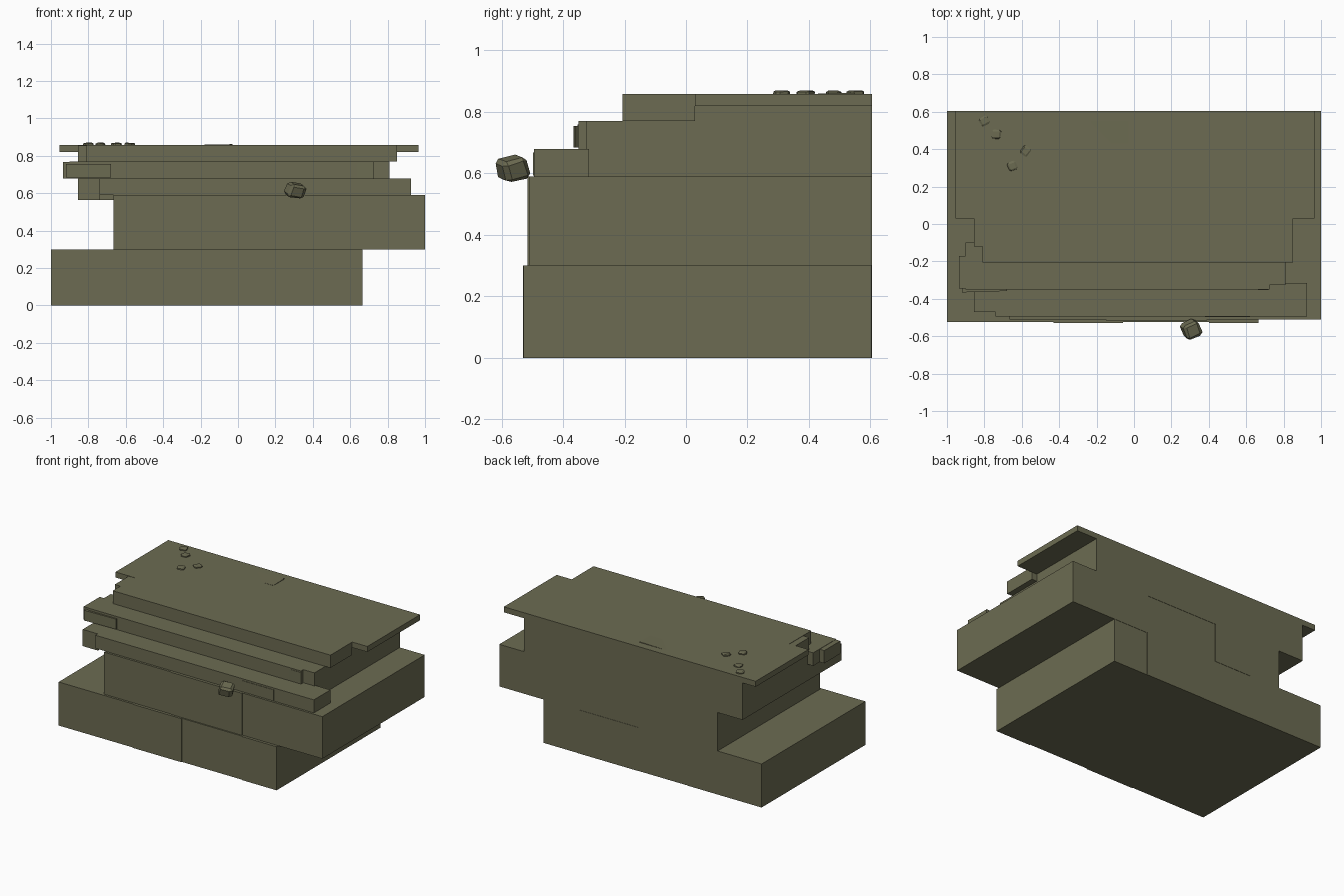
import bpy
import bmesh
import random
from mathutils import Vector, Euler

if "Cube" in bpy.data.objects:
    bpy.data.objects.remove(bpy.data.objects["Cube"], do_unlink=True)

random.seed(4)
BACK = 0.605

stone = bpy.data.materials.new("olive_stone")
stone.use_nodes = True
OLIVE = (0.15, 0.148, 0.084, 1)
stone.diffuse_color = OLIVE
bsdf = stone.node_tree.nodes["Principled BSDF"]
bsdf.inputs["Base Color"].default_value = OLIVE
bsdf.inputs["Roughness"].default_value = 0.9


def finish(name, bm):
    mesh = bpy.data.meshes.new(name)
    bm.to_mesh(mesh)
    bm.free()
    mesh.materials.append(stone)
    obj = bpy.data.objects.new(name, mesh)
    bpy.context.collection.objects.link(obj)
    return obj


def block(name, x, y, z, rot=(0, 0, 0)):
    """Box between the given ranges, optionally tilted about its centre."""
    bm = bmesh.new()
    bmesh.ops.create_cube(bm, size=1)
    for v in bm.verts:
        v.co = Vector(v.co[i] * (r[1] - r[0]) for i, r in enumerate((x, y, z)))
    obj = finish(name, bm)
    obj.location = [sum(r) / 2 for r in (x, y, z)]
    obj.rotation_euler = rot
    return obj


def pebble(name, loc, size, rot):
    """Chipped stone: a jittered cube with cut corners."""
    bm = bmesh.new()
    bmesh.ops.create_cube(bm, size=1)
    bmesh.ops.bevel(bm, geom=bm.edges[:], offset=0.18, segments=1, affect='EDGES')
    turn = Euler(rot).to_matrix()
    for v in bm.verts:
        jitter = Vector(random.uniform(-0.04, 0.04) for _ in range(3))
        v.co = turn @ ((v.co + jitter) * Vector((1, 1, 1)).length / 1.732)
        v.co = Vector(v.co[i] * size[i] for i in range(3))
    obj = finish(name, bm)
    obj.location = loc
    return obj


def course(name, cuts, fronts, z):
    """Row of large blocks whose faces step slightly at the joints."""
    for i, front in enumerate(fronts):
        block(f"{name}_{i + 1}", cuts[i:i + 2], (front, BACK - 0.002 * (i % 2)), z)


# Two large lower courses, shifted sideways from each other
course("base_course", (-1, -0.43, -0.06, 0.4, 0.665),
       (-0.525, -0.53, -0.524, -0.529), (0, 0.3))
course("middle_course", (-0.665, -0.15, 0.39, 1),
       (-0.51, -0.515, -0.51), (0.3, 0.59))

# Core of the upper ledges
block("upper_core", (-0.855, 0.81), (-0.12, BACK), (0.565, 0.82))

# Lower ledge
block("lower_ledge", (-0.74, 0.925), (-0.495, -0.315), (0.59, 0.68))
block("lower_ledge_fill", (-0.74, 0.81), (-0.32, 0), (0.59, 0.68))
block("lower_ledge_end", (-0.855, -0.74), (-0.47, 0), (0.565, 0.68))
block("ledge_face_chip", (0.38, 0.62), (-0.498, -0.45), (0.594, 0.668))

# Middle ledge with its broken ends
block("middle_ledge", (-0.9, 0.725), (-0.35, -0.1), (0.68, 0.77))
block("middle_ledge_left_end", (-0.935, -0.8), (-0.345, -0.17), (0.68, 0.768))
block("middle_ledge_right_end", (0.7, 0.81), (-0.325, 0), (0.68, 0.77))
block("tilted_left_chip", (-0.92, -0.68), (-0.362, -0.3), (0.685, 0.755),
      (0, 0, 0.03))
block("tilted_right_chip", (0.64, 0.72), (-0.352, -0.3), (0.685, 0.76),
      (0, 0, -0.03))

# Top ledge and cap slab
block("top_ledge", (-0.81, 0.85), (-0.207, 0.03), (0.77, 0.858))
block("top_ledge_left_end", (-0.855, -0.81), (-0.12, 0.03), (0.77, 0.856))
block("cap_slab", (-0.955, 0.965), (0.03, BACK), (0.82, 0.858))
block("raised_slab_corner", (-0.23, -0.03), (0.43, 0.55), (0.83, 0.859),
      (0.02, -0.02, 0))

# Loose stones
pebble("fallen_stone", (0.305, -0.563, 0.617), (0.095, 0.088, 0.074), (0.3, 0.2, 0.4))
spots = ((-0.8, 0.55), (-0.735, 0.48), (-0.58, 0.39), (-0.65, 0.31))
for i, (px, py) in enumerate(spots):
    pebble(f"top_pebble_{i + 1}", (px, py, 0.857), (0.048, 0.048, 0.026),
           (0, 0, 0.5 + i))
